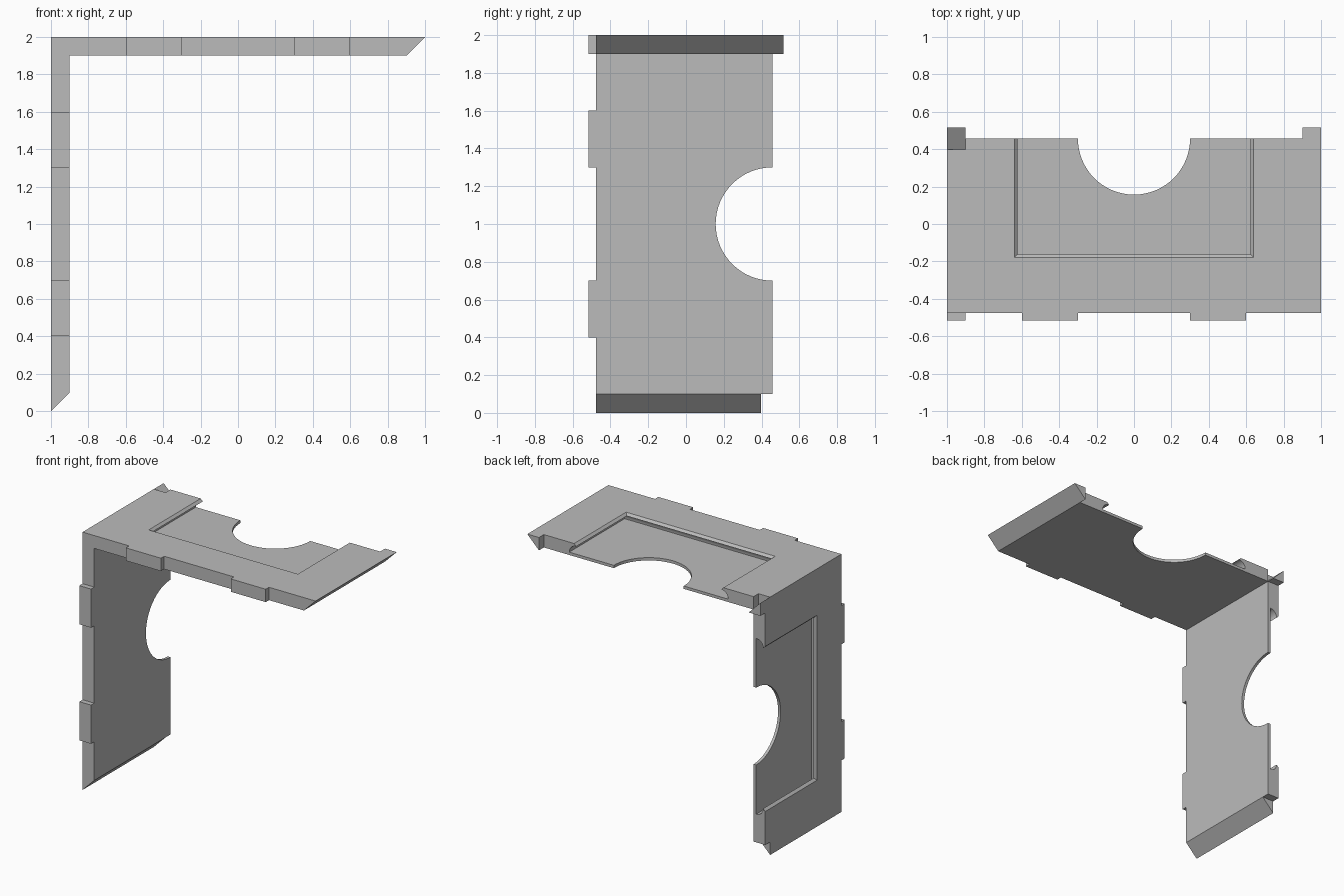
import bpy, bmesh, math
from mathutils import Matrix

cube = bpy.data.objects.get("Cube")
if cube:
    bpy.data.objects.remove(cube, do_unlink=True)

grey = bpy.data.materials.new("plain grey")
grey.use_nodes = True
COLOUR = (0.5, 0.5, 0.5, 1)
grey.diffuse_color = COLOUR
grey.node_tree.nodes["Principled BSDF"].inputs["Base Color"].default_value = COLOUR

FRONT, BACK, TIP = -0.477, 0.457, 0.517   # body edges and finger reach in y
INNER, OUTER = 0.9, 1.0                   # panel thickness
NOTCH = BACK - (TIP - BACK)


def loft(name, rings):
    """Solid through a stack of rings with equal point counts."""
    bm = bmesh.new()
    stack = [[bm.verts.new(p) for p in ring] for ring in rings]
    n = len(stack[0])
    for low, high in zip(stack, stack[1:]):
        for i in range(n):
            j = (i + 1) % n
            bm.faces.new((low[i], low[j], high[j], high[i]))
    bm.faces.new(stack[0])
    bm.faces.new(stack[-1])
    bmesh.ops.recalc_face_normals(bm, faces=bm.faces)
    mesh = bpy.data.meshes.new(name)
    bm.to_mesh(mesh)
    bm.free()
    mesh.materials.append(grey)
    ob = bpy.data.objects.new(name, mesh)
    bpy.context.collection.objects.link(ob)
    return ob


def combine(target, other, operation):
    mod = target.modifiers.new(operation, 'BOOLEAN')
    mod.operation, mod.solver, mod.object = operation, 'EXACT', other
    other.hide_render = True
    bpy.context.view_layer.update()
    graph = bpy.context.evaluated_depsgraph_get()
    mesh = bpy.data.meshes.new_from_object(target.evaluated_get(graph))
    target.modifiers.clear()
    target.data = mesh
    bpy.data.objects.remove(other, do_unlink=True)


# Core slab with two locating fingers along the front edge
front_edge = [(-INNER, FRONT)]
for a in (-0.6, 0.3):
    front_edge += [(a, FRONT), (a, -TIP), (a + 0.3, -TIP), (a + 0.3, FRONT)]
plan = front_edge + [(INNER, FRONT), (INNER, BACK), (-INNER, BACK)]
panel = loft("top_panel", [[(x, y, z) for x, y in plan] for z in (INNER, OUTER)])

# Mitred ends: one runs on into a corner finger, the other stops at a notch
for side, end in ((1, TIP), (-1, NOTCH)):
    section = [(INNER, INNER), (INNER, OUTER), (OUTER, OUTER)]
    wedge = loft("mitre", [[(side * x, y, z) for x, z in section] for y in (FRONT, end)])
    combine(panel, wedge, 'UNION')

# Recess in the outer face: bevelled lip, then a rounded undercut to a thin floor
RADIUS = 0.06
levels = [(OUTER + 0.02, 0.018), (OUTER, 0.018), (OUTER - 0.018, 0)]
for k in range(1, 9):
    t = math.pi / 2 * k / 8
    levels.append((OUTER - 0.018 - RADIUS * (1 - math.cos(t)), RADIUS * math.sin(t)))
rings = []
for z, grow in levels:
    w, f = 0.622 + grow, -0.162 - grow
    rings.append([(-w, f, z), (w, f, z), (w, 0.6, z), (-w, 0.6, z)])
combine(panel, loft("recess_cutter", rings), 'DIFFERENCE')

# Half-round opening in the back edge
circle = [(0.3 * math.cos(math.tau * i / 64), BACK + 0.3 * math.sin(math.tau * i / 64))
          for i in range(64)]
combine(panel, loft("opening_cutter", [[(x, y, z) for x, y in circle] for z in (0.8, 1.1)]),
        'DIFFERENCE')

# Clean up flat regions left by the joins
bm = bmesh.new()
bm.from_mesh(panel.data)
bmesh.ops.remove_doubles(bm, verts=bm.verts, dist=0.0001)
bmesh.ops.dissolve_limit(bm, angle_limit=0.01, verts=bm.verts, edges=bm.edges)
bm.to_mesh(panel.data)
bm.free()

# The side panel is the same piece turned a quarter about the depth axis
side_panel = bpy.data.objects.new("side_panel", panel.data.copy())
bpy.context.collection.objects.link(side_panel)
up = Matrix.Translation((0, 0, 1))
side_panel.data.transform(up @ Matrix.Rotation(-math.pi / 2, 4, 'Y'))
panel.data.transform(up)

for ob in (panel, side_panel):
    bpy.ops.object.select_all(action='DESELECT')
    ob.select_set(True)
    bpy.context.view_layer.objects.active = ob
    bpy.ops.object.shade_smooth_by_angle(angle=math.radians(25))
